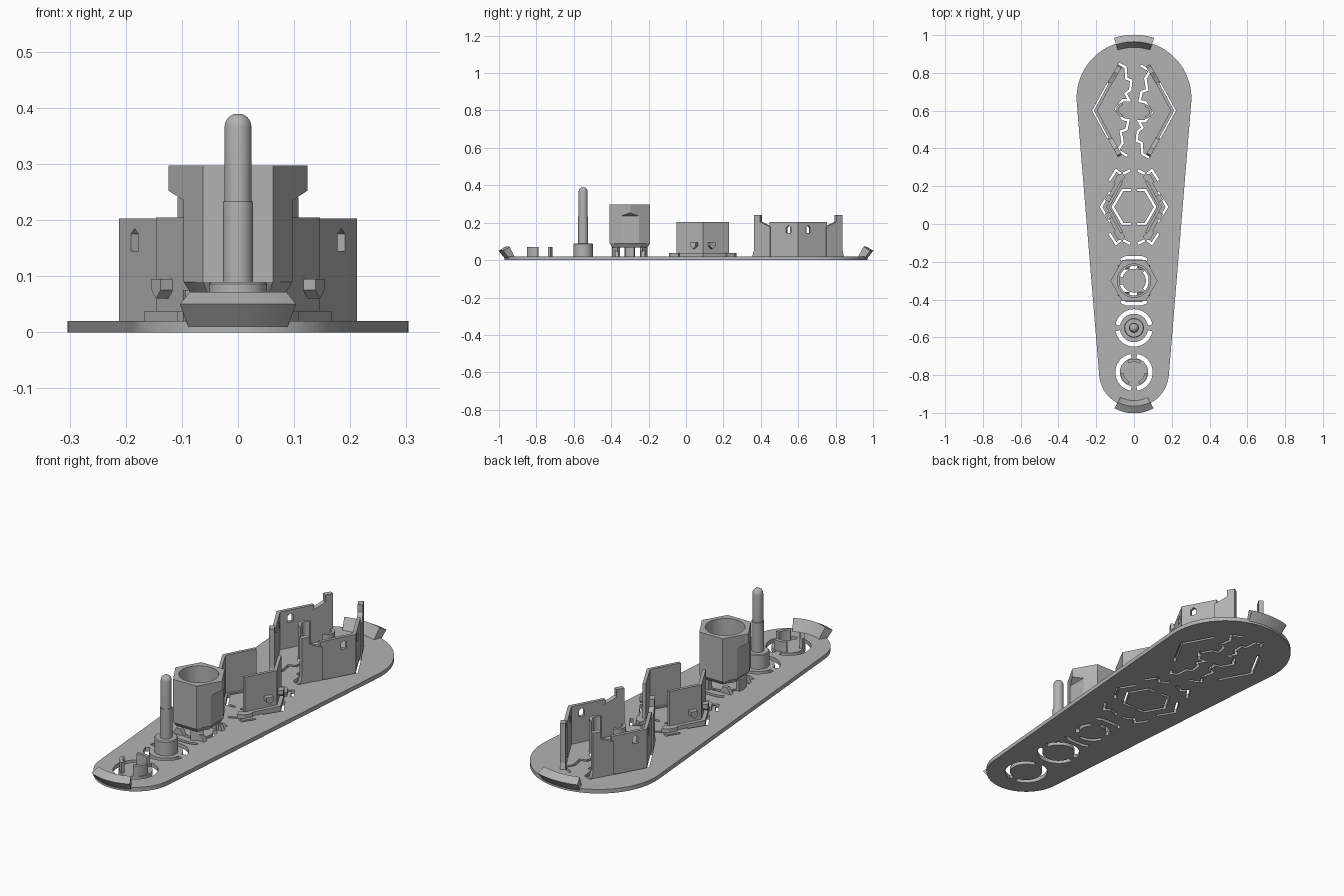
import bpy, bmesh
from math import sin, cos, pi, radians, hypot
from mathutils import Vector

if "Cube" in bpy.data.objects:
    bpy.data.objects.remove(bpy.data.objects["Cube"])

grey = bpy.data.materials.new("mid grey plastic")
grey.use_nodes = True
GREY = (0.45, 0.45, 0.45, 1)
grey.diffuse_color = GREY
grey.node_tree.nodes["Principled BSDF"].inputs["Base Color"].default_value = GREY
T = 0.02  # plate thickness


def loft(name, *strips):
    """Skin each strip (a list of equal-length rings) and cap both ends."""
    bm = bmesh.new()
    for rings in strips:
        vs = [[bm.verts.new(p) for p in ring] for ring in rings]
        n = len(vs[0])
        for a, b in zip(vs, vs[1:]):
            for i in range(n):
                j = (i + 1) % n
                bm.faces.new((a[i], a[j], b[j], b[i]))
        bm.faces.new(vs[0][::-1])
        bm.faces.new(vs[-1])
    bmesh.ops.recalc_face_normals(bm, faces=bm.faces)
    mesh = bpy.data.meshes.new(name)
    bm.to_mesh(mesh)
    bm.free()
    ob = bpy.data.objects.new(name, mesh)
    bpy.context.collection.objects.link(ob)
    mesh.materials.append(grey)
    return ob


def ribbons(name, paths, width, z0, z1):
    """Mitred upright strips that follow plan paths."""
    strips = []
    for path in paths:
        pts = [Vector(p) for p in path]
        rings = []
        for i, p in enumerate(pts):
            a = (p - pts[i - 1]).normalized() if i else (pts[1] - p).normalized()
            b = (pts[i + 1] - p).normalized() if i < len(pts) - 1 else a
            t = (a + b).normalized()
            off = Vector((-t.y, t.x)) * width / 2 / max(t.dot(a), 0.4)
            l, r = p + off, p - off
            rings.append([(*l, z0), (*r, z0), (*r, z1), (*l, z1)])
        strips.append(rings)
    return loft(name, *strips)


def panel(profile, at, along, thick):
    """Rings of an upright plate with a (run, height) profile."""
    d = Vector(along).normalized()
    n = Vector((-d.y, d.x))
    return [[(*(Vector(at) + d * u + n * s), z) for u, z in profile]
            for s in (-thick / 2, thick / 2)]


def circle(r, z, y, n=40):
    return [(r * cos(2 * pi * i / n), y + r * sin(2 * pi * i / n), z) for i in range(n)]


def arc(x, y, r, a0, a1, n=16):
    return [(x + r * cos(radians(a0 + (a1 - a0) * i / n)),
             y + r * sin(radians(a0 + (a1 - a0) * i / n))) for i in range(n + 1)]


def four(path, cy):
    """Mirror a path into all four quadrants about (0, cy)."""
    return [[(sx * x, cy + sy * (y - cy)) for x, y in path] for sx in (1, -1) for sy in (1, -1)]


def sides(path):
    return [path, [(-x, y) for x, y in path]]


def cut(ob, cutter):
    m = ob.modifiers.new("cut", 'BOOLEAN')
    m.object, m.operation, m.solver, m.use_self = cutter, 'DIFFERENCE', 'EXACT', True
    bpy.context.view_layer.update()
    dg = bpy.context.evaluated_depsgraph_get()
    mesh = bpy.data.meshes.new_from_object(ob.evaluated_get(dg))
    ob.modifiers.clear()
    ob.data = mesh
    bpy.data.objects.remove(cutter)


def smooth(ob):
    bpy.ops.object.select_all(action='DESELECT')
    ob.select_set(True)
    bpy.context.view_layer.objects.active = ob
    bpy.ops.object.shade_smooth_by_angle(angle=radians(30))


# Tapered plate with rounded ends
BIG, SMALL = (0.666, 0.304), (-0.785, 0.185)
outline = arc(0, *BIG, -4.6, 184.6, 48) + arc(0, *SMALL, 184.6, 355.4, 40)
plate = loft("base_plate", [[(x, y, z) for x, y in outline] for z in (0, T)])

# Slots round each station, cut right through the plate
RY, HY = 0.6, 0.09
zigzag = [(-.09, .815), (-.075, .845), (-.045, .83), (-.04, .77), (-.015, .76), (-.02, .71),
          (-.045, .69), (-.025, .655), (-.06, .655), (-.095, .61), (-.06, .555), (-.03, .55),
          (-.04, .5), (-.07, .49), (-.06, .43), (-.085, .39), (-.035, .36)]
thin = [zigzag, [(-x, 2 * RY - y) for x, y in zigzag]]
thin += sides([(.135, .745), (.215, RY), (.135, .455)])
thin += sides([(.125, HY + .08), (.175, HY), (.125, HY - .08)])
thin += four([(.13, .23), (.095, .285), (.065, .262), (.02, .285)], HY)
thin += sides([(.015, HY + .09), (.06, HY + .09), (.112, HY), (.06, HY - .09), (.015, HY - .09)])
wide = [arc(0, -.785, .087, a, a + 160) for a in (-80, 100)]
wide += [arc(0, -.55, .087, a, a + 160) for a in (10, 190)]
tower_slots = [arc(0, -.3, .072, a, a + 85) for a in (-42, 78, 198)]
tower_slots += [[(-.07, y), (-.04, y + e), (.04, y + e), (.07, y)]
                for y, e in ((-.19, .012), (-.41, -.012))]
for paths, w in ((thin, .013), (wide, .024), (tower_slots, .018)):
    cut(plate, ribbons("slot_cutter", paths, w, -.05, .1))

# Sloping grip tabs on the two ends
for name, (cy, r), mid, half in (("back_tab", BIG, 90, 18.5), ("front_tab", SMALL, 270, 28.5)):
    prof = [(r - .035, T), (r - .005, .072), (r + .032, .05), (r - .008, 0)]
    rings = []
    for i in range(13):
        a = radians(mid - half + half * i / 6)
        rings.append([(q * cos(a), cy + q * sin(a), z) for q, z in prof])
    smooth(loft(name, rings))

# Small collar made of three arcs
smooth(ribbons("collar_arcs", [arc(0, -.785, .063, a, a + 60) for a in (60, 185, 295)], .016, T, .07))

# Round-tipped peg
prof = [(.052, T), (.052, .086), (.048, .09), (.027, .09), (.027, .233), (.024, .233)]
prof += [(.024 * cos(a * pi / 12), .366 + .024 * sin(a * pi / 12)) for a in range(6)]
smooth(loft("peg", [circle(r, z, -.55) for r, z in prof]))


# Hollow hexagonal tower whose side corners are clipped below the rim
def clipped_hex(z, c, s=1.0, R=.125):
    h, q = R * .866, (R - c) * 1.732
    quad = [(c, -q), (c, q), (R / 2, h), (-R / 2, h), (-c, q), (-c, -q), (-R / 2, -h), (R / 2, -h)]
    return [(x * s, -.3 + y * s, z) for x, y in quad]


tower = loft("hex_tower", [clipped_hex(.068, .097, .86), clipped_hex(.09, .097),
                           clipped_hex(.235, .097), clipped_hex(.252, .1235),
                           clipped_hex(.297, .1235)])
cut(tower, loft("bore_cutter", [circle(.088, .09, -.3), circle(.088, .4, -.3)]))
cut(tower, loft("floor_cutter", [circle(.078, 0, -.3), circle(.078, .2, -.3)]))
smooth(tower)
smooth(ribbons("tower_legs", [arc(0, -.3, .088, a, a + 34) for a in (43, 163, 283)], .02, T, .075))
feet = [(-.03, T), (.03, T), (.012, .05), (-.012, .05)]
loft("tower_feet", *[panel(feet, (s * .055, y), (1, 0), .02) for s in (1, -1) for y in (-.37, -.23)])

# Middle socket: two V-shaped walls on flanges with small catches
ribbons("socket_walls", sides([(.065, HY - .137), (.138, HY), (.065, HY + .137)]), .015, T, .205)
ribbons("socket_flanges", sides([(.055, HY - .165), (.075, HY - .145), (.152, HY),
                                 (.075, HY + .145), (.055, HY + .165)]), .026, T - .001, .038)
ribbons("flange_ears", four([(.055, .262), (.08, .25), (.1, .215)], HY), .02, T - .001, .038)
catch = [(-.017, .095), (.017, .095), (.017, .075), (0, .06), (-.017, .075)]
loft("socket_catches", *[panel(catch, (sx * .131, HY + sy * .045), (sx * .073, -sy * .137), .034)
                         for sx in (1, -1) for sy in (1, -1)])

# Large socket: V-shaped walls with pointed windows
walls = ribbons("large_socket_walls", sides([(.122, .45), (.203, RY), (.122, .75)]), .016, T, .203)
window = [(-.014, .145), (.014, .145), (.014, .175), (0, .185), (-.014, .175)]
cut(walls, loft("window_cutter", *[panel(window, (sx * .177, RY + sy * .048), (sx * .081, -sy * .15), .05)
                                   for sx in (1, -1) for sy in (1, -1)]))

# Hooked posts beyond each wall end
post = [(0, T), (.108, T), (.1, .05), (.1, .24), (.062, .24), (.062, .205), (.03, .19), (0, .18)]
loft("hooked_posts", *[panel(post, (sx * .128, RY + sy * .145), (-sx * .5, sy * .866), .024)
                       for sx in (1, -1) for sy in (1, -1)])

# Half-round clips in the centre
smooth(ribbons("half_round_clips", [arc(-.055, .605, .032, 100, 260), arc(.055, .595, .032, -80, 80)],
               .014, T, .18))
